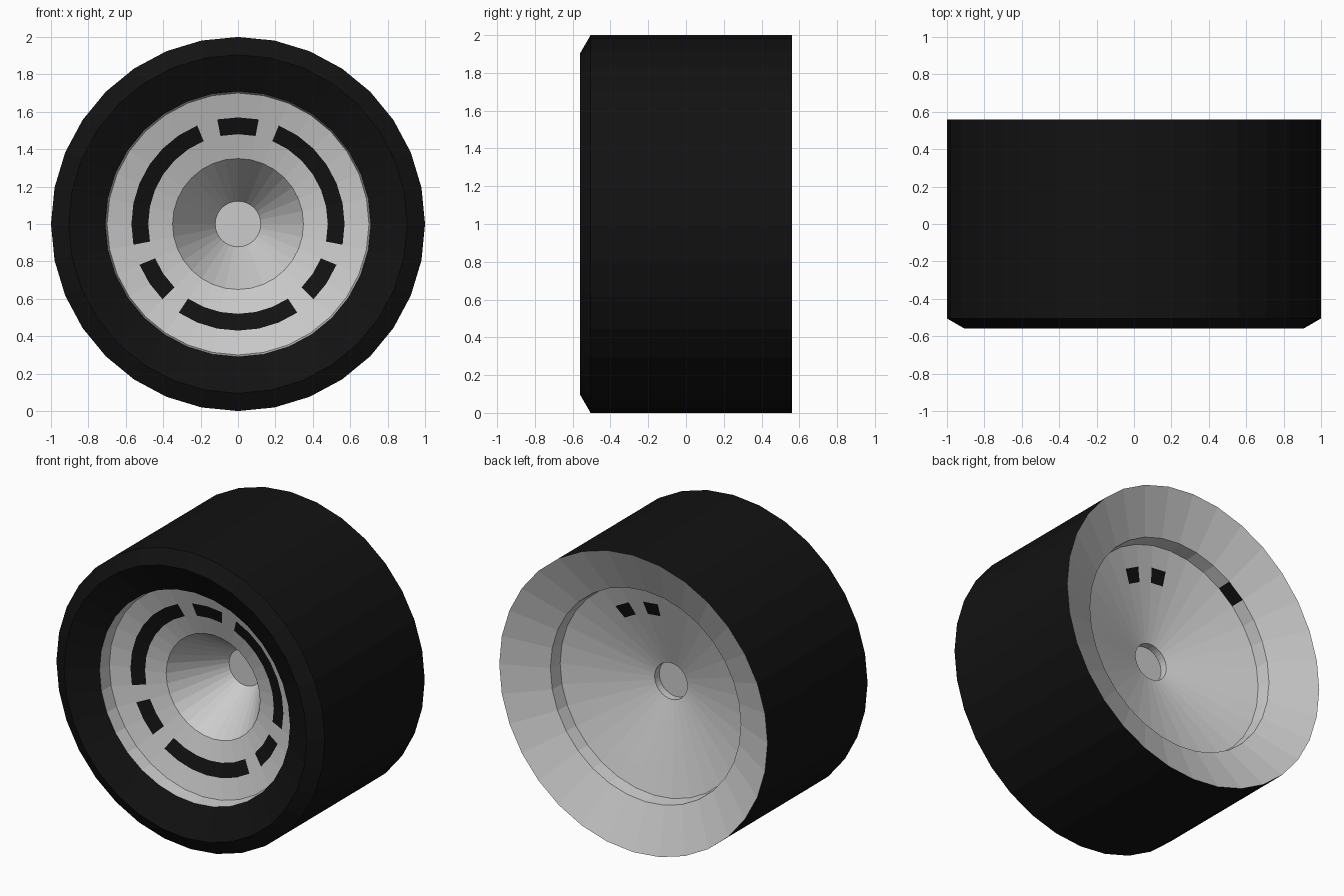
import bpy, bmesh
from math import sin, cos, tau

if "Cube" in bpy.data.objects:
    bpy.data.objects.remove(bpy.data.objects["Cube"])

SIDES = 32
black = bpy.data.materials.new("black_rubber")
black.diffuse_color = (0.006, 0.006, 0.006, 1)
black.use_nodes = True
black.node_tree.nodes["Principled BSDF"].inputs["Base Color"].default_value = black.diffuse_color


def lathe(name, profile, mat=None, only=None, skip=None):
    """Spin (radius, y) points about the y axis; facets count clockwise from the top.
    only: facets to build; skip: {band index: facets left out}."""
    skip = skip or {}
    bm = bmesh.new()
    rings = [[bm.verts.new((r * sin(tau * i / SIDES), y, 1 + r * cos(tau * i / SIDES)))
              for i in range(SIDES)] for r, y in profile]
    for k in range(len(profile) - 1):
        for i in range(SIDES):
            if i in skip.get(k, ()) or (only is not None and i not in only):
                continue
            j = (i + 1) % SIDES
            bm.faces.new((rings[k][i], rings[k][j], rings[k + 1][j], rings[k + 1][i]))
    bmesh.ops.delete(bm, geom=[v for v in bm.verts if not v.link_faces], context='VERTS')
    bmesh.ops.remove_doubles(bm, verts=bm.verts, dist=1e-5)
    mesh = bpy.data.meshes.new(name)
    bm.to_mesh(mesh)
    bm.free()
    if mat:
        mesh.materials.append(mat)
    obj = bpy.data.objects.new(name, mesh)
    bpy.context.collection.objects.link(obj)
    return obj


# Radii and depths shared by the rim and its inlays
FRONT_SLOT = [(0.48, -0.304), (0.57, -0.331)]
BACK_SLOT = [(0.57, 0.300), (0.48, 0.272)]
BACK_LIP = [(0.71, 0.43), (0.70, 0.34)]
slots = [i for i in range(SIDES) if i not in (1, 9, 12, 19, 22, 30)]

# Tyre: sloped front sidewall, chamfer and tread
lathe("tyre", [(0.71, -0.46), (0.905, -0.56), (1, -0.505), (1, 0.56)], black)

# Front of the rim: hub floor, hub cone, dished face, lip
lathe("rim_front", [(0, 0.08), (0.122, 0.08), (0.35, -0.265), *FRONT_SLOT,
                    (0.70, -0.37), (0.71, -0.46)], skip={3: slots})

# Back of the rim: sloped flange, lip, inner cone, axle hole
lathe("rim_back", [(1, 0.56), *BACK_LIP, *BACK_SLOT, (0.122, 0.16),
                   (0.122, 0.11), (0, 0.11)], skip={1: [28], 3: [0, 2]})

# Black inlays
lathe("front_slots", FRONT_SLOT, black, only=slots)
lathe("back_slots", BACK_SLOT, black, only=[0, 2])
lathe("back_lip_mark", BACK_LIP, black, only=[28])
